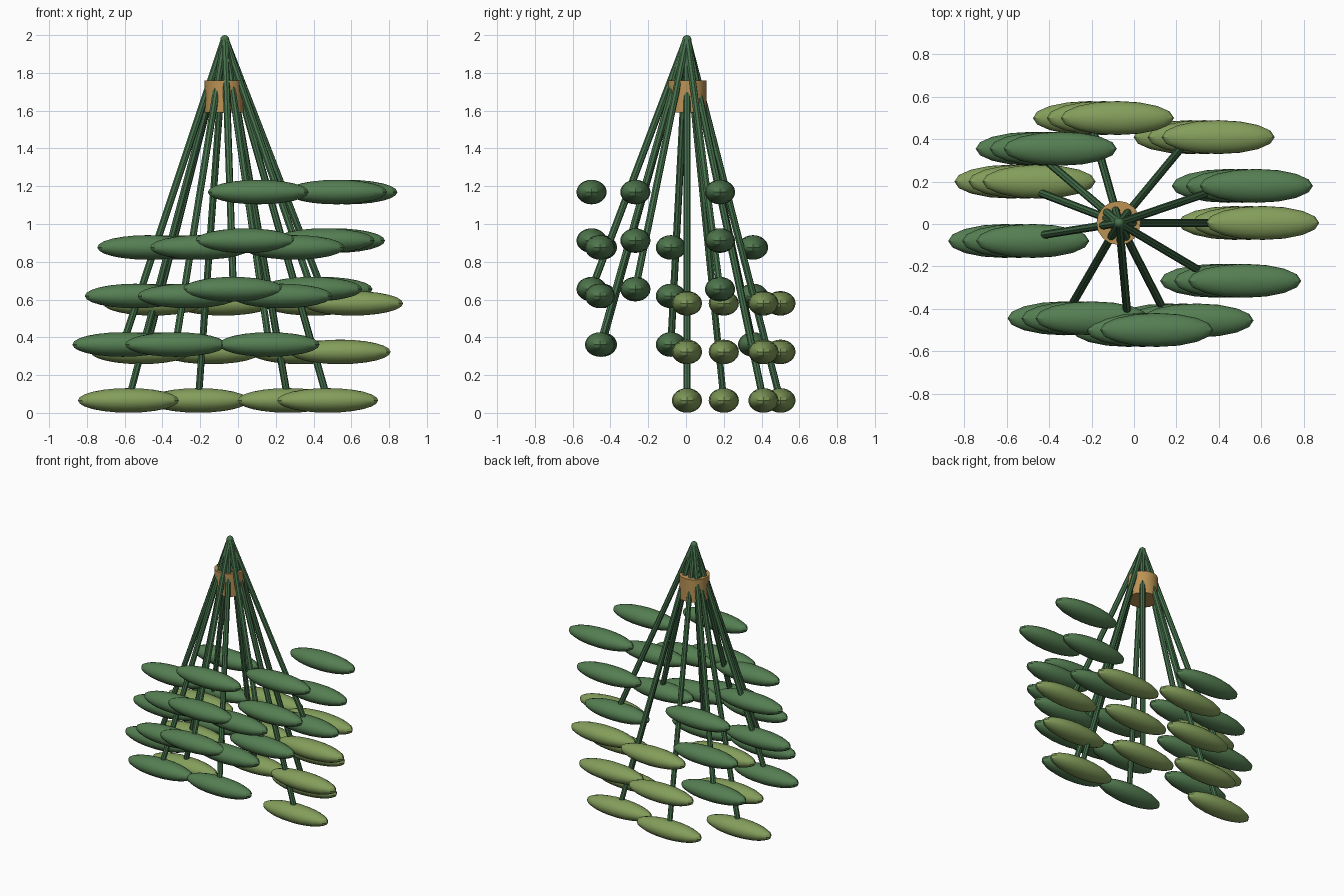
import bpy
from mathutils import Vector

cube = bpy.data.objects.get("Cube")
if cube:
    bpy.data.objects.remove(cube, do_unlink=True)


def material(name, rgb):
    m = bpy.data.materials.new(name)
    m.use_nodes = True
    m.diffuse_color = (*rgb, 1)
    m.node_tree.nodes["Principled BSDF"].inputs["Base Color"].default_value = (*rgb, 1)
    return m


DARK = material("dark leaf green", (0.09, 0.21, 0.085))
LIGHT = material("light leaf green", (0.23, 0.34, 0.105))
STEM = material("stem green", (0.06, 0.165, 0.07))
WOOD = material("warm brown", (0.50, 0.29, 0.09))

APEX = Vector((-0.07, 0.005, 1.985))
LEVEL_STEP = Vector((0.066, 0, 0.257))


def finish(name, mat):
    obj = bpy.context.object
    obj.name = name
    obj.data.materials.append(mat)
    bpy.ops.object.shade_smooth_by_angle()
    return obj


def add_stem(name, start, end, radius=0.019):
    axis = end - start
    bpy.ops.mesh.primitive_cylinder_add(vertices=8, radius=radius, depth=axis.length,
                                        location=(start + end) / 2,
                                        rotation=axis.to_track_quat('Z', 'Y').to_euler())
    finish(name, STEM)


def add_leaf(name, centre, mat):
    bpy.ops.mesh.primitive_uv_sphere_add(segments=16, ring_count=12, radius=1, location=centre)
    bpy.context.object.scale = (0.267, 0.08, 0.065)
    bpy.ops.object.transform_apply(location=False, rotation=False, scale=True)
    finish(name, mat)


# Lowest leaf position (x, y) of every stem, grouped by tier height and leaf colour
tiers = [
    ("low", 0.066, LIGHT, [(0.475, 0.005), (0.265, 0.41), (-0.21, 0.5), (-0.58, 0.2)]),
    ("middle", 0.362, DARK, [(-0.61, -0.08), (-0.48, 0.355), (-0.33, -0.445), (0.165, -0.455)]),
    ("high", 0.655, DARK, [(0.445, 0.18), (0.39, -0.268), (-0.025, -0.5)]),
]

# Stems fanning down from the apex, each with a stack of three leaves
for tier, height, mat, spots in tiers:
    for i, (x, y) in enumerate(spots, 1):
        tip = Vector((x, y, height))
        add_stem(f"{tier}_stem_{i}", APEX, tip)
        for level in range(3):
            add_leaf(f"{tier}_leaf_{i}_{level + 1}", tip + LEVEL_STEP * level, mat)

# Rounded knot where the stems meet
bpy.ops.mesh.primitive_uv_sphere_add(segments=12, ring_count=8, radius=0.024,
                                     location=APEX - Vector((0, 0, 0.009)))
finish("stem_knot", STEM)

# Binding collar
bpy.ops.mesh.primitive_cylinder_add(vertices=16, radius=0.104, depth=0.17,
                                    location=(-0.073, 0.005, 1.675))
finish("collar", WOOD)
